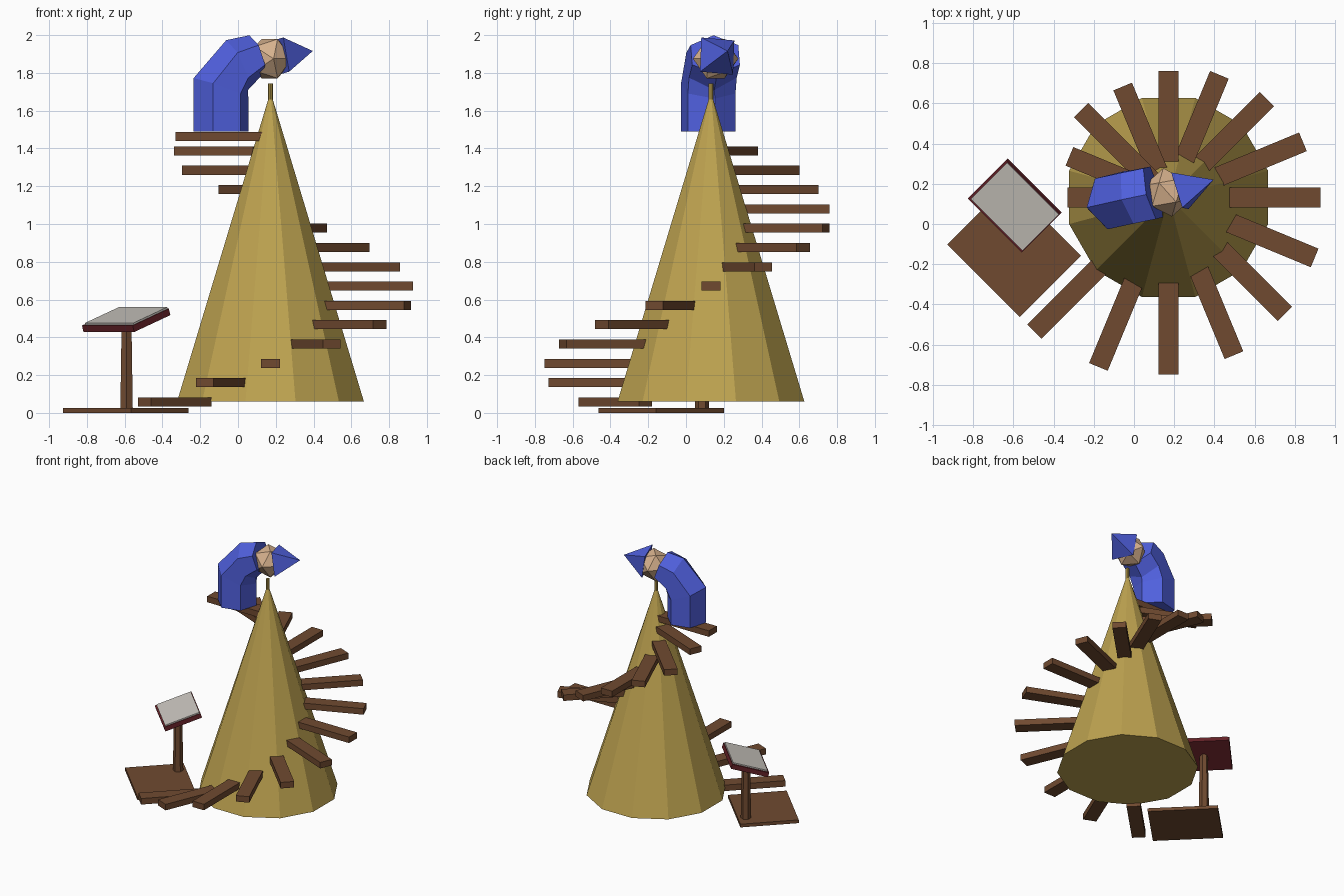
import bpy, bmesh, math
from mathutils import Matrix, Vector

if "Cube" in bpy.data.objects:
    bpy.data.objects.remove(bpy.data.objects["Cube"])


def lin(c):
    c /= 255
    return c / 12.92 if c <= 0.04045 else ((c + 0.055) / 1.055) ** 2.4


def material(name, r, g, b):
    m = bpy.data.materials.new(name)
    m.diffuse_color = (lin(r), lin(g), lin(b), 1)
    m.use_nodes = True
    m.node_tree.nodes["Principled BSDF"].inputs["Base Color"].default_value = m.diffuse_color
    return m


GOLD = material("straw gold", 190, 163, 80)
WOOD = material("brown wood", 112, 74, 48)
BLUE = material("robe blue", 80, 96, 222)
SKIN = material("skin", 216, 178, 142)
RED = material("dark red cover", 102, 34, 40)
PAGE = material("page grey", 200, 196, 189)


def finish(name, bm, mat, matrix=Matrix()):
    bm.transform(matrix)
    bmesh.ops.recalc_face_normals(bm, faces=bm.faces)
    me = bpy.data.meshes.new(name)
    bm.to_mesh(me)
    bm.free()
    me.materials.append(mat)
    ob = bpy.data.objects.new(name, me)
    bpy.context.collection.objects.link(ob)
    return ob


def box(name, size, matrix, mat):
    bm = bmesh.new()
    bmesh.ops.create_cube(bm, size=1)
    return finish(name, bm, mat, matrix @ Matrix.Diagonal((*size, 1)))


def cone(name, n, r1, r2, a, b, mat, roll=0.0):
    """Cone or cylinder running from point a to point b."""
    a, b = Vector(a), Vector(b)
    bm = bmesh.new()
    bmesh.ops.create_cone(bm, cap_ends=True, segments=n, radius1=r1, radius2=r2,
                          depth=(b - a).length)
    rot = (b - a).to_track_quat('Z', 'Y').to_matrix().to_4x4()
    return finish(name, bm, mat, Matrix.Translation((a + b) / 2) @ rot
                  @ Matrix.Rotation(math.radians(roll), 4, 'Z'))


def turn(deg, axis):
    return Matrix.Rotation(math.radians(deg), 4, axis)


# Central cone and its thin spike
CX, CY, Z0, Z1, R = 0.172, 0.132, 0.06, 1.70, 0.512
cone("tower_cone", 12, R, 0, (CX, CY, Z0), (CX, CY, Z1), GOLD, 15)
cone("tower_spike", 8, 0.013, 0.013, (CX, CY, 1.6), (CX, CY, 1.744), GOLD)

# Spiral steps, each shorter and higher than the last
for i in range(15):
    z = 0.058 + 0.1022 * i if i < 14 else 1.463
    outer = 0.614 if i == 12 else 0.943 - 0.0315 * i
    inner = 0.49 * (Z1 - max(z, Z0)) / (Z1 - Z0) - (0.015 if i else 0)
    if i == 14:
        inner = 0.03
    m = (Matrix.Translation((CX, CY, z)) @ turn(225 + 22.5 * i, 'Z')
         @ Matrix.Translation(((inner + outer) / 2, 0, 0)))
    box(f"step_{i + 1}", (outer - inner, 0.1, 0.048), m, WOOD)

# Bent robe: hexagonal rings (centre, in-plane radius, width radius, tilt)
YAW = math.radians(14)
fwd = Vector((math.cos(YAW), math.sin(YAW), 0))
side = Vector((-math.sin(YAW), math.cos(YAW), 0))
rings = [((-0.09, 0.118, 1.49), 0.15, 0.15, 0),
         ((-0.09, 0.118, 1.718), 0.159, 0.15, 20),
         ((-0.005, 0.135, 1.841), 0.145, 0.15, 66),
         ((0.095, 0.155, 1.895), 0.11, 0.15, 71)]
bm = bmesh.new()
loops = []
for c, r, w, tilt in rings:
    t = math.radians(tilt)
    u = fwd * math.cos(t) - Vector((0, 0, math.sin(t)))
    loops.append([bm.verts.new(Vector(c) + u * r * math.cos(k * math.pi / 3)
                               + side * w * math.sin(k * math.pi / 3)) for k in range(6)])
for lo, hi in zip(loops, loops[1:]):
    for k in range(6):
        j = (k + 1) % 6
        bm.faces.new((lo[k], lo[j], hi[j], hi[k]))
bm.faces.new(loops[0])
bm.faces.new(loops[-1])
finish("robe", bm, BLUE)

# Head: faceted ball with its pole lying sideways
bm = bmesh.new()
bmesh.ops.create_icosphere(bm, subdivisions=1, radius=0.122)
finish("head", bm, SKIN, Matrix.Translation((0.167, 0.157, 1.875))
       @ turn(10, 'Z') @ turn(90, 'X'))

# Four-sided pointed hat
cone("hat", 4, 0.13, 0, (0.228, 0.165, 1.889), (0.396, 0.22, 1.916), BLUE, 40)

# Reading stand: floor plate, post, tilted book
box("stand_base", (0.51, 0.43, 0.026),
    Matrix.Translation((-0.595, -0.13, 0.013)) @ turn(-45, 'Z'), WOOD)
cone("stand_post", 6, 0.038, 0.03, (-0.59, 0.085, 0.02), (-0.59, 0.085, 0.48), WOOD)
book = Matrix.Translation((-0.592, 0.092, 0.49)) @ turn(-45, 'Z') @ turn(18.3, 'X')
box("book_cover", (0.38, 0.285, 0.036), book, RED)
box("book_pages", (0.362, 0.267, 0.012),
    book @ Matrix.Translation((0.004, 0.004, 0.022)), PAGE)
